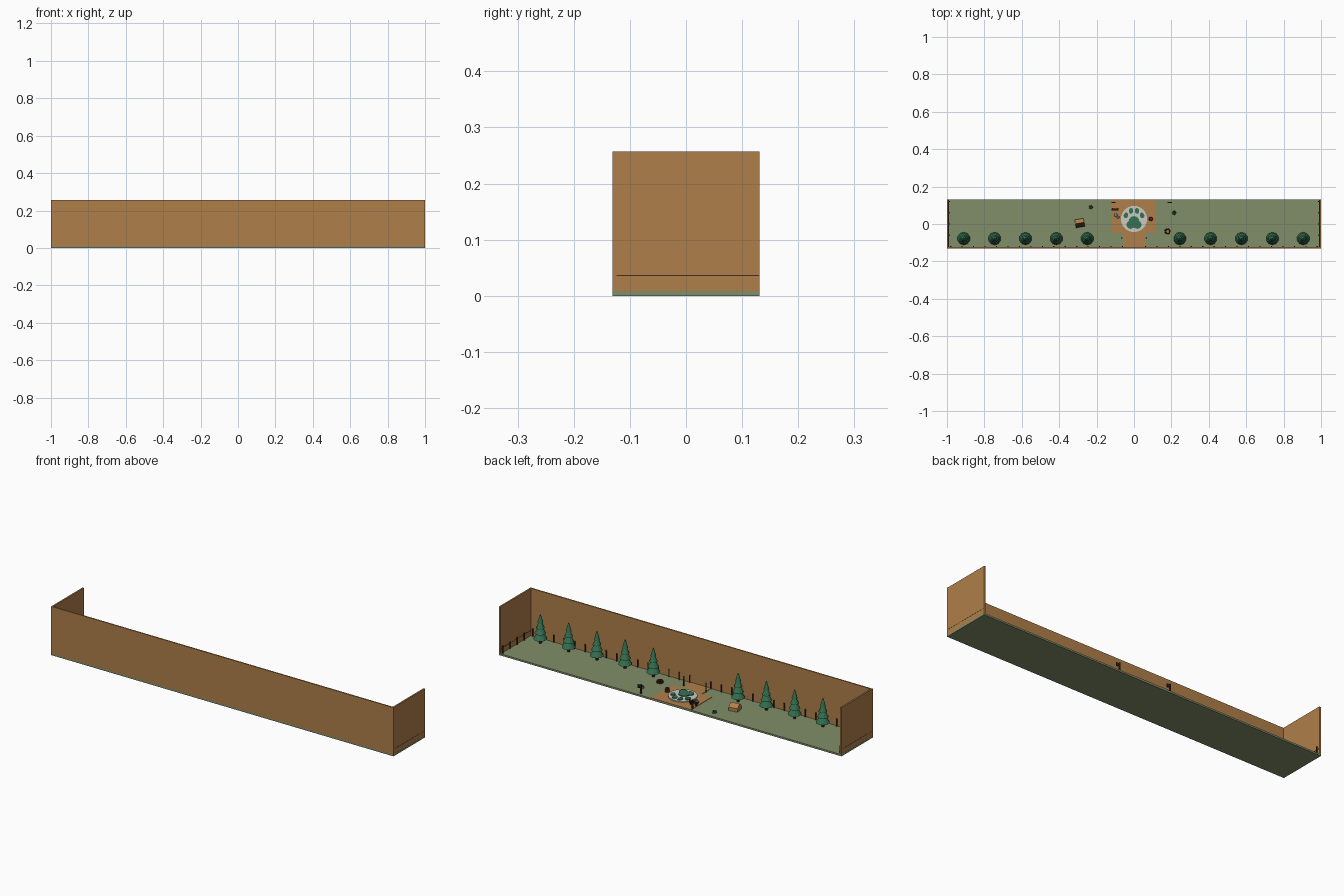
import bpy, bmesh, math
from mathutils import Matrix, Vector

if "Cube" in bpy.data.objects:
    bpy.data.objects.remove(bpy.data.objects["Cube"])


def material(name, rgb):
    m = bpy.data.materials.new(name)
    m.diffuse_color = (*rgb, 1)
    m.use_nodes = True
    m.node_tree.nodes["Principled BSDF"].inputs["Base Color"].default_value = m.diffuse_color
    return m


WOOD = material("tan wood", (0.434, 0.212, 0.068))
GRASS = material("sage grass", (0.22, 0.27, 0.14))
PINE = material("pine green", (0.035, 0.17, 0.085))
BARK = material("dark bark", (0.06, 0.025, 0.012))
PALE = material("pale stone", (0.60, 0.60, 0.54))
GREY = material("grey metal", (0.20, 0.22, 0.22))
G = 0.009  # ground top


def finish(name, bm, mat):
    me = bpy.data.meshes.new(name)
    bm.to_mesh(me)
    bm.free()
    me.materials.append(mat)
    ob = bpy.data.objects.new(name, me)
    bpy.context.collection.objects.link(ob)
    return ob


def add_box(bm, x0, x1, y0, y1, z0, z1):
    c = Vector(((x0 + x1) / 2, (y0 + y1) / 2, (z0 + z1) / 2))
    s = Matrix.Diagonal((x1 - x0, y1 - y0, z1 - z0, 1))
    bmesh.ops.create_cube(bm, size=1, matrix=Matrix.Translation(c) @ s)


def add_cone(bm, x, y, z0, z1, r0, r1, n=8, sx=1, sy=1, rot=0):
    mat = (Matrix.Translation((x, y, (z0 + z1) / 2)) @ Matrix.Rotation(rot, 4, 'Z')
           @ Matrix.Diagonal((sx, sy, 1, 1)))
    bmesh.ops.create_cone(bm, cap_ends=True, segments=n, radius1=r0, radius2=r1,
                          depth=z1 - z0, matrix=mat)


def boxes(name, mat, *dims):
    bm = bmesh.new()
    for d in dims:
        add_box(bm, *d)
    return finish(name, bm, mat)


def cones(name, mat, *dims):
    bm = bmesh.new()
    for d in dims:
        add_cone(bm, *d)
    return finish(name, bm, mat)


# Ground slab and the three surrounding walls
boxes("ground", GRASS, (-1, 1, -0.131, 0.131, 0, G))
boxes("front_wall", WOOD, (-1, 1, -0.131, -0.124, G, 0.257))
for s, side in ((-1, "left"), (1, "right")):
    a, b = sorted((s * 0.9995, s * 0.991))
    boxes(side + "_wall", WOOD, (a, b, -0.124, 0.131, G, 0.257))
    a, b = sorted((s * 1.0, s * 0.99))
    boxes(side + "_rail", BARK, (a, b, -0.124, 0.131, 0.0355, 0.037))

# Fence posts along the inside of the walls
posts = bmesh.new()
for i in range(33):
    x = -0.98 + i * 1.96 / 32
    if abs(x) > 0.05:
        add_cone(posts, x, -0.1205, G, 0.048, 0.0035, 0.0035, 6)
for s in (-1, 1):
    for i in range(1, 5):
        add_cone(posts, s * 0.986, -0.12 + i * 0.06, G, 0.048, 0.0035, 0.0035, 6)
finish("fence_posts", posts, BARK)

# Row of tiered pines with a gap in the middle
trunks, leaves = bmesh.new(), bmesh.new()
for i in range(5):
    for x in (-0.91 + i * 0.165, 0.245 + i * 0.165):
        add_cone(trunks, x, -0.078, G, 0.04, 0.007, 0.006, 8)
        for k, (z, h, r) in enumerate(((0.032, 0.052, 0.034), (0.062, 0.048, 0.028),
                                       (0.09, 0.042, 0.021), (0.117, 0.043, 0.014))):
            add_cone(leaves, x, -0.078, z, z + h, r, 0.002, 10, 1, 1, k * 0.3)
finish("tree_trunks", trunks, BARK)
finish("tree_foliage", leaves, PINE)

# Dirt plaza and the path leading to it
boxes("dirt_plaza", WOOD, (-0.12, 0.115, -0.047, 0.131, G, G + 0.002))
boxes("dirt_path", WOOD, (-0.06, 0.06, -0.124, -0.047, G, G + 0.002))

# Round stone disc with a raised animal footprint
cones("stone_disc", PALE, (0, 0.027, G, G + 0.007, 0.07, 0.07, 32))
paw = bmesh.new()
top = G + 0.011
add_cone(paw, 0, 0.014, G, top, 0.028, 0.028, 16)
for s in (-1, 1):
    add_cone(paw, s * 0.018, -0.004, G, top - 0.0003, 0.022, 0.022, 14)
    add_cone(paw, s * 0.043, 0.046, G, top, 0.013, 0.013, 14, 0.9, 1.2, s * 0.35)
    add_cone(paw, s * 0.016, 0.07, G, top, 0.013, 0.013, 14, 0.9, 1.2, s * 0.1)
finish("footprint", paw, PINE)

# Small ridge shelter, slightly turned, with one dark roof panel
place = Matrix.Translation((-0.29, 0.005, G)) @ Matrix.Rotation(math.radians(10), 4, 'Z')
bm = bmesh.new()
section = ((-0.022, 0), (0.022, 0), (0.022, 0.018), (0, 0.036), (-0.022, 0.018))
ends = [[bm.verts.new(place @ Vector((x, y, z))) for y, z in section] for x in (-0.024, 0.024)]
bm.faces.new(ends[0])
bm.faces.new(ends[1][::-1])
for i in range(5):
    j = (i + 1) % 5
    bm.faces.new((ends[0][i], ends[0][j], ends[1][j], ends[1][i]))
bmesh.ops.recalc_face_normals(bm, faces=bm.faces)
for f in bm.faces:
    if f.normal.z > 0.3 and f.normal.y < 0:
        f.material_index = 1
finish("shelter", bm, WOOD).data.materials.append(BARK)

# Low bushes
bm = bmesh.new()
for x, y in ((-0.23, 0.09), (0.215, 0.06)):
    for k in range(5):
        a = k * math.tau / 5
        add_cone(bm, x + 0.007 * math.cos(a), y + 0.007 * math.sin(a), G, G + 0.012, 0.005, 0.001, 5)
finish("bushes", bm, PINE)

# Fire ring and stump
bm = bmesh.new()
for k in range(9):
    a = k * math.tau / 9
    add_cone(bm, 0.18 + 0.012 * math.cos(a), -0.04 + 0.012 * math.sin(a), G, G + 0.012, 0.005, 0.004, 6)
finish("fire_ring", bm, BARK)
cones("fire_bed", WOOD, (0.18, -0.04, G, G + 0.004, 0.009, 0.009, 10))
cones("stump", BARK, (0.09, 0.027, G, G + 0.022, 0.012, 0.01, 8))

# Back sign posts with side arms
for s, x in (("left", -0.118), ("right", 0.182)):
    boxes(s + "_sign_post", BARK, (x - 0.003, x + 0.003, 0.112, 0.118, G, 0.058),
          (x - 0.003, x + 0.02, 0.113, 0.117, 0.049, 0.054),
          (x + 0.009, x + 0.019, 0.112, 0.118, 0.036, 0.049))

# Entrance posts with lamps
for s, x in (("left", -0.065), ("right", 0.065)):
    cones(s + "_entrance_post", BARK, (x, -0.075, G, 0.05, 0.003, 0.003, 6))
    cones(s + "_entrance_lamp", GREY, (x, -0.075, 0.05, 0.06, 0.005, 0.003, 6))

# Bench and bowls beside the disc
boxes("bench", BARK, (-0.12, -0.082, 0.072, 0.079, 0.02, 0.024),
      (-0.12, -0.082, 0.083, 0.086, 0.026, 0.036),
      (-0.118, -0.113, 0.072, 0.086, G, 0.028),
      (-0.089, -0.084, 0.072, 0.086, G, 0.028))
cones("bowls", GREY, (-0.098, 0.048, G, G + 0.01, 0.01, 0.008, 10),
      (-0.085, 0.036, G, G + 0.01, 0.008, 0.006, 10))
